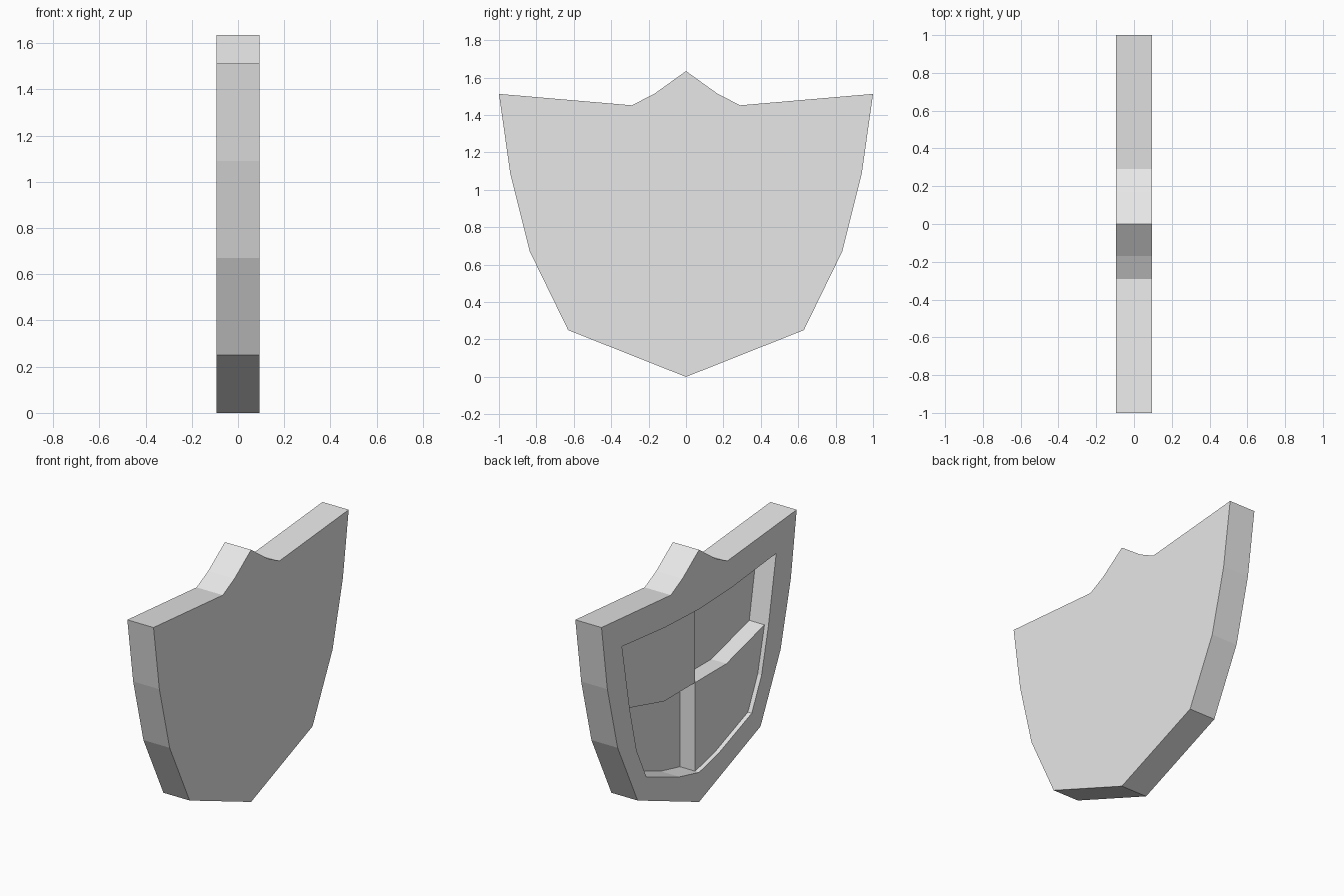
import bpy
import bmesh

cube = bpy.data.objects.get("Cube")
if cube:
    bpy.data.objects.remove(cube, do_unlink=True)

# Depth levels, from the decorated side to the plain side
FACE, BACK = -0.094, 0.094
SHALLOW, DEEP = FACE + 0.028, FACE + 0.137

# Half profiles as (y, z), each running from top centre to bottom centre
outline = [(0, 1.635), (0.17, 1.513), (0.29, 1.452), (1, 1.513), (0.94, 1.09),
           (0.835, 0.67), (0.63, 0.25), (0, 0)]
upper = [(0, 1.25), (0.35, 1.265), (0.79, 1.31), (0.71, 0.87)]
lower = [(0.71, 0.87), (0.64, 0.577), (0.54, 0.369), (0.2, 0.239), (0, 0.192)]
divider = [(0.71, 0.87), (0.32, 0.767), (0, 0.767)]

bm = bmesh.new()


def poly(points, x, side):
    """Flat face at depth x; side mirrors it across the centre line."""
    bm.faces.new([bm.verts.new((x, side * y, z)) for y, z in points])


def walls(points, x0, x1, side, closed=False):
    """Strip of faces joining two depths along a path."""
    ends = points[1:] + points[:1] if closed else points[1:]
    for (y0, z0), (y1, z1) in zip(points, ends):
        bm.faces.new([bm.verts.new((x, side * y, z)) for x, y, z in
                      ((x0, y0, z0), (x1, y0, z0), (x1, y1, z1), (x0, y1, z1))])


top_quarter = upper + divider[1:]
bottom_quarter = divider[::-1] + lower[1:]
recess = upper + lower[1:]

for side in (1, -1):
    # Body: raised rim, outer edge and plain side
    poly(outline + recess[::-1], FACE, side)
    walls(outline, FACE, BACK, side)
    poly(outline, BACK, side)
    # Shallow panel edge all around
    walls(recess, FACE, SHALLOW, side)
    # Alternating shallow and deep quarters
    raised, sunk = ((top_quarter, bottom_quarter) if side > 0
                    else (bottom_quarter, top_quarter))
    poly(raised, SHALLOW, side)
    walls(sunk, SHALLOW, DEEP, side, closed=True)
    poly(sunk, DEEP, side)

bmesh.ops.remove_doubles(bm, verts=bm.verts[:], dist=0.0005)
bmesh.ops.recalc_face_normals(bm, faces=bm.faces[:])

mesh = bpy.data.meshes.new("shield")
bm.to_mesh(mesh)
bm.free()
shield = bpy.data.objects.new("shield", mesh)
bpy.context.collection.objects.link(shield)

# Single light grey material
grey = bpy.data.materials.new("light_grey")
grey.use_nodes = True
colour = (0.8, 0.8, 0.8, 1)
grey.diffuse_color = colour
grey.node_tree.nodes["Principled BSDF"].inputs["Base Color"].default_value = colour
mesh.materials.append(grey)
